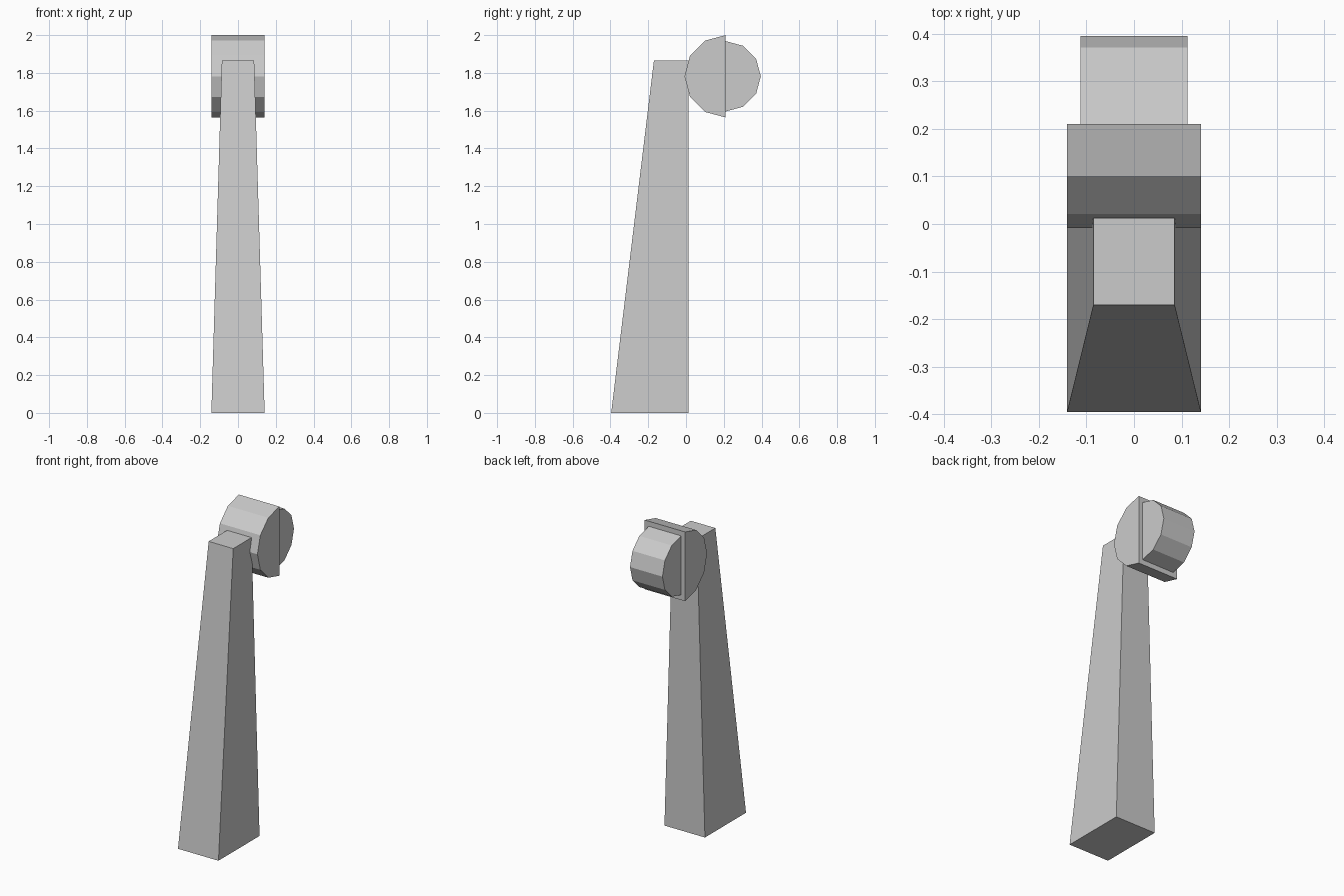
import bpy, bmesh, math

if "Cube" in bpy.data.objects:
    bpy.data.objects.remove(bpy.data.objects["Cube"])


def make_object(name, build):
    bm = bmesh.new()
    build(bm)
    bmesh.ops.recalc_face_normals(bm, faces=bm.faces)
    mesh = bpy.data.meshes.new(name)
    bm.to_mesh(mesh)
    bm.free()
    obj = bpy.data.objects.new(name, mesh)
    bpy.context.collection.objects.link(obj)
    return obj


def tapered_post(name, height, back, base, top):
    """Box with a vertical back; base and top are (half width, front y)."""
    def build(bm):
        bmesh.ops.create_cube(bm, size=2)
        for v in bm.verts:
            half, front = top if v.co.z > 0 else base
            v.co = (math.copysign(half, v.co.x),
                    back if v.co.y > 0 else front,
                    height if v.co.z > 0 else 0)
    return make_object(name, build)


def half_drum(name, radius, half_width, side, y=0.21, z=1.782, segments=6):
    """Half cylinder along x, bulging toward side (-1 front, +1 back)."""
    def build(bm):
        profile = []
        for i in range(segments + 1):
            a = math.pi * (i / segments - 0.5)
            profile.append(bm.verts.new((-half_width,
                                         y + side * radius * math.cos(a),
                                         z + radius * math.sin(a))))
        cap = bm.faces.new(profile)
        ext = bmesh.ops.extrude_face_region(bm, geom=[cap], use_keep_orig=True)
        moved = [g for g in ext["geom"] if isinstance(g, bmesh.types.BMVert)]
        bmesh.ops.translate(bm, verts=moved, vec=(2 * half_width, 0, 0))
    return make_object(name, build)


# Tapered upright
tapered_post("post", 1.865, 0.013, (0.141, -0.396), (0.0855, -0.17))

# Head: wide front half and narrower back half
half_drum("head_front", 0.218, 0.141, -1)
half_drum("head_back", 0.186, 0.113, 1)
